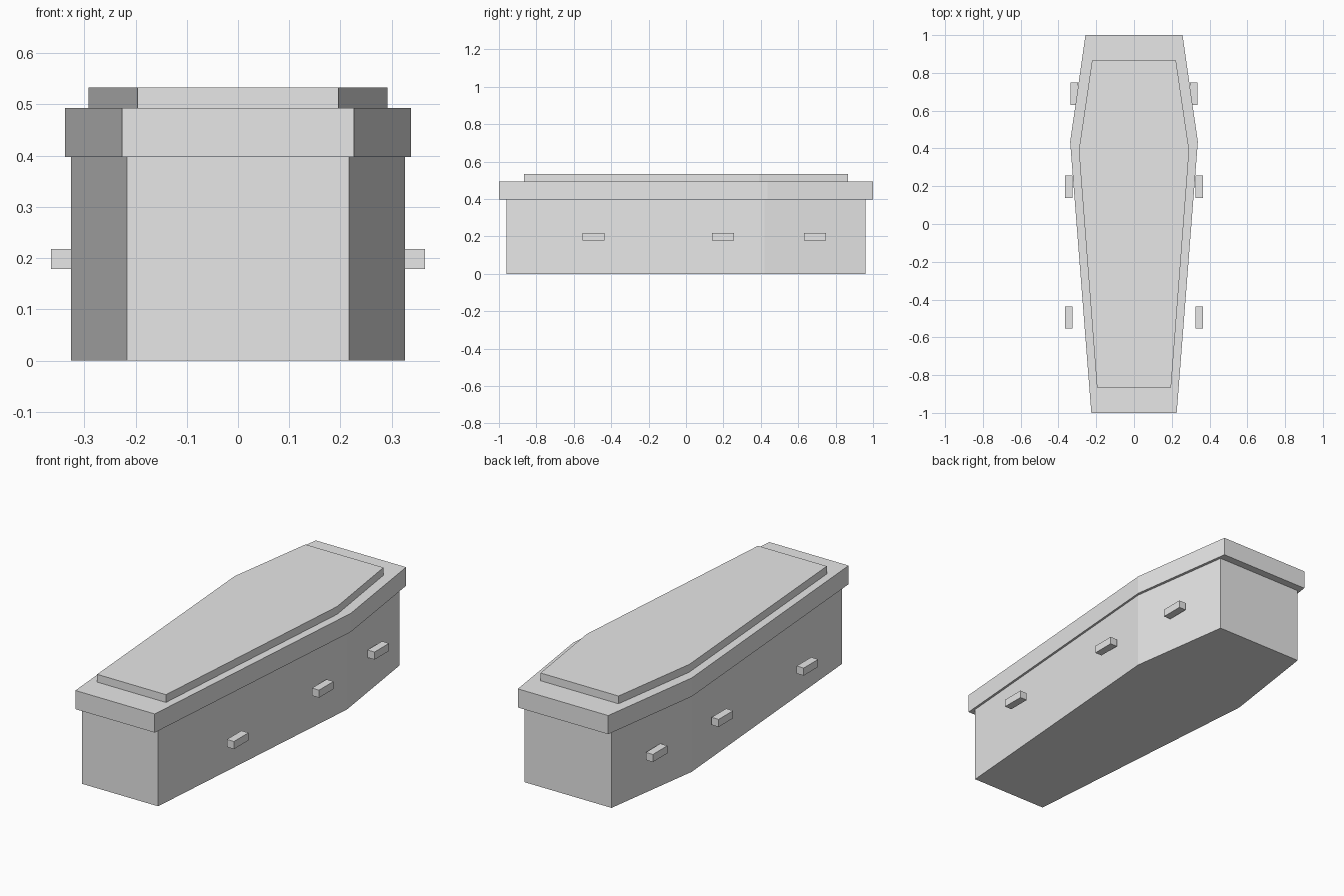
import bpy
import bmesh

if "Cube" in bpy.data.objects:
    bpy.data.objects.remove(bpy.data.objects["Cube"], do_unlink=True)

grey = bpy.data.materials.new("pale_grey")
grey.use_nodes = True
grey.diffuse_color = (0.8, 0.8, 0.8, 1)
grey.node_tree.nodes["Principled BSDF"].inputs["Base Color"].default_value = (0.8, 0.8, 0.8, 1)


def prism(name, outline, bottom, top):
    """Extrude a flat outline from bottom to top."""
    bm = bmesh.new()
    base = bm.faces.new([bm.verts.new((x, y, bottom)) for x, y in outline])
    extruded = bmesh.ops.extrude_face_region(bm, geom=[base], use_keep_orig=True)
    verts = [v for v in extruded["geom"] if isinstance(v, bmesh.types.BMVert)]
    bmesh.ops.translate(bm, verts=verts, vec=(0, 0, top - bottom))
    bmesh.ops.recalc_face_normals(bm, faces=bm.faces)
    mesh = bpy.data.meshes.new(name)
    bm.to_mesh(mesh)
    bm.free()
    mesh.materials.append(grey)
    obj = bpy.data.objects.new(name, mesh)
    bpy.context.collection.objects.link(obj)
    return obj


def hexagon(foot, shoulder, head, shoulder_y, end_y):
    """Six-sided outline, widest at the shoulder, from half widths."""
    half = [(foot, -end_y), (shoulder, shoulder_y), (head, end_y)]
    return half + [(-x, y) for x, y in reversed(half)]


# Box, overhanging lid and raised top panel
prism("box", hexagon(0.217, 0.326, 0.248, 0.42, 0.96), 0, 0.397)
prism("lid", hexagon(0.226, 0.338, 0.257, 0.435, 1.0), 0.397, 0.493)
prism("top_panel", hexagon(0.196, 0.292, 0.222, 0.39, 0.866), 0.493, 0.533)

# Three handles along each side
for side, sign in (("left", 1), ("right", -1)):
    for place, x, y in (("foot", 0.345, -0.495), ("middle", 0.345, 0.197), ("head", 0.316, 0.69)):
        outline = [(sign * x + dx, y + dy) for dx, dy in
                   ((-0.02, -0.059), (0.02, -0.059), (0.02, 0.059), (-0.02, 0.059))]
        prism(f"{side}_{place}_handle", outline, 0.179, 0.218)
